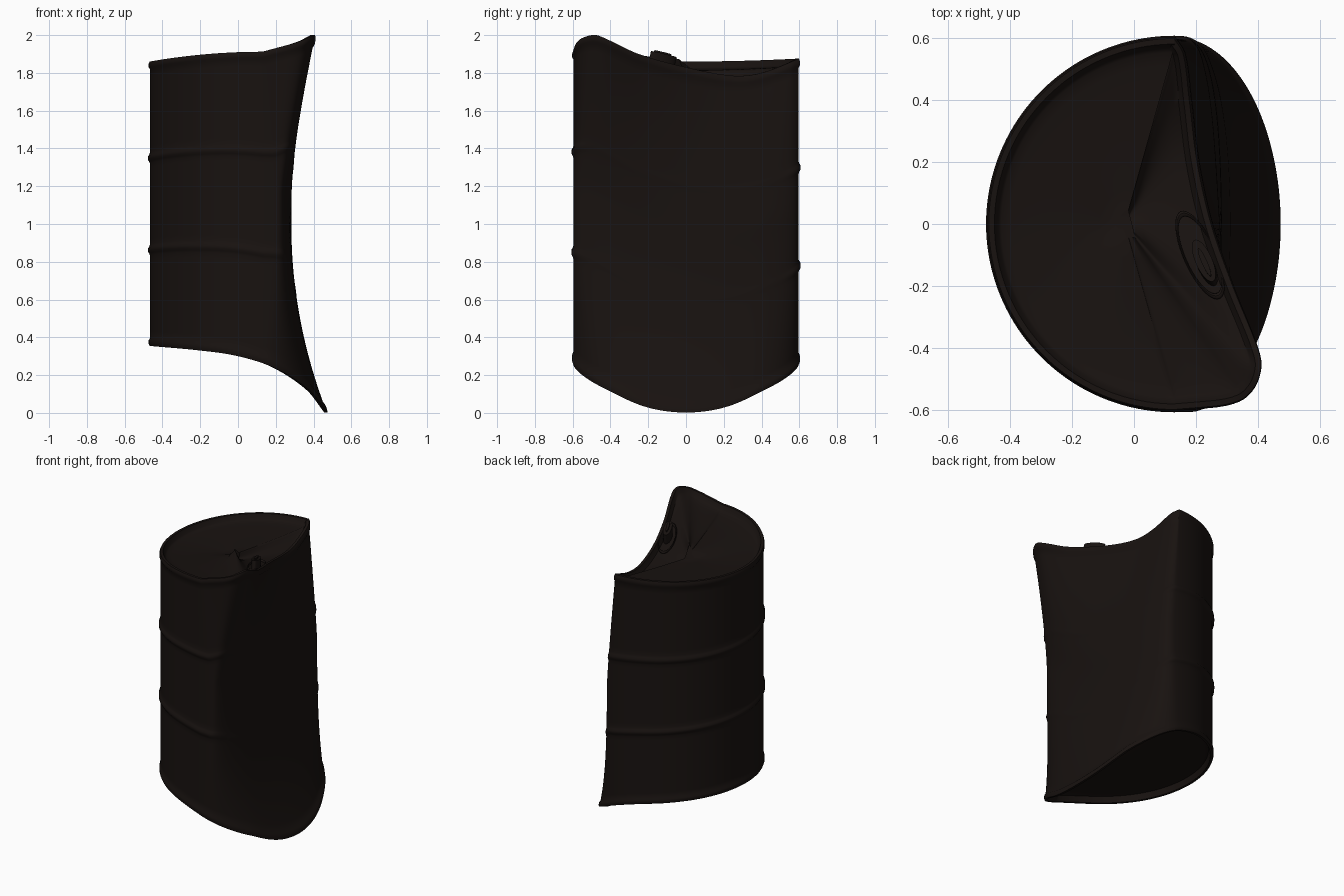
import bpy, bmesh
from math import sin, cos, pi, radians

if "Cube" in bpy.data.objects:
    bpy.data.objects.remove(bpy.data.objects["Cube"])

N = 160
CX = 0.13                      # axis of the undented side

mat = bpy.data.materials.new("dark_rusty_brown")
mat.diffuse_color = (0.009, 0.006, 0.005, 1)
mat.use_nodes = True
mat.node_tree.nodes["Principled BSDF"].inputs["Base Color"].default_value = mat.diffuse_color


def lerp_table(tab, v):
    """Smooth lookup in a sorted (key, value) table (Catmull-Rom slopes)."""
    if v <= tab[0][0]:
        return tab[0][1]
    for i in range(len(tab) - 1):
        (a, p), (b, q) = tab[i], tab[i + 1]
        if v <= b:
            t = (v - a) / (b - a)
            a0, p0 = tab[max(i - 1, 0)]
            b1, q1 = tab[min(i + 2, len(tab) - 1)]
            m0 = (q - p0) / (b - a0) * (b - a)
            m1 = (q1 - p) / (b1 - a) * (b - a)
            return ((2*t**3 - 3*t*t + 1)*p + (t**3 - 2*t*t + t)*m0
                    + (3*t*t - 2*t**3)*q + (t**3 - t*t)*m1)
    return tab[-1][1]


# crushed side of the upper rim: x and z along y; lower rim: z along x
TOP_X = [(-.6, .13), (-.585, .29), (-.55, .37), (-.47, .41), (-.4, .40), (-.2, .32),
         (0, .25), (.2, .205), (.4, .18), (.55, .16), (.6, .13)]
TOP_Z = [(-.6, 1.912), (-.585, 1.955), (-.55, 1.985), (-.48, 2.0), (-.4, 1.97), (-.25, 1.9),
         (0, 1.83), (.25, 1.785), (.4, 1.80), (.6, 1.875)]
LOW_Z = [(-.475, .355), (-.2, .33), (0, .30), (.2, .235), (.38, .12), (.475, .002)]


def outline(a, s):
    """Point of the wall at angle a and height fraction s."""
    c, y = cos(a), .6 * sin(a)
    low_x = CX + (.345 if c > 0 else .6) * c
    z0 = lerp_table(LOW_Z, low_x)
    if c > 0:
        z1 = lerp_table(TOP_Z, y)
        mid = CX + .157 * c ** (.4 + .12 * sin(a))
        lw = max(0, 1 - s / .53) ** 2
        tw = max(0, (s - .53) / .47) ** 1.2
        x = mid + (low_x - mid) * lw + (lerp_table(TOP_X, y) - mid) * tw
    else:
        z1 = 1.86 + (.052 if y < 0 else .015) * sin(a) ** 2
        x = low_x
    sag = s - .08 * s * (1 - s) * sin(a)      # hoops hang a little towards the back
    return x, y, z0 + (z1 - z0) * sag


def wall_row(s, off, dz=0.0, hoop=0.0):
    """Closed row, pushed sideways along the outline normal; hoops fade on the dent."""
    pts = [outline(2 * pi * i / N, s) for i in range(N)]
    row = []
    for i, (x, y, z) in enumerate(pts):
        p, q = pts[i - 1], pts[(i + 1) % N]
        tx, ty = q[0] - p[0], q[1] - p[1]
        l = (tx * tx + ty * ty) ** .5 or 1
        fade = min(1, max(.12, 1 - 1.6 * cos(2 * pi * i / N)))
        o = off + hoop * fade
        row.append((x + ty / l * o, y - tx / l * o, z + dz))
    return row


def plate_row(s, k, dz):
    """Row of an end plate: rim shrunk by k towards its middle."""
    row = []
    for x, y, z in wall_row(s, -.03):
        px, py = -.03 + (x + .03) * k, y * k
        pz = lerp_table(LOW_Z, px) if s == 0 else 1.82 + (z - 1.82) * k ** 1.5
        row.append((px, py, pz + dz))
    return row


# wall profile: (height fraction, offset, hoop height), with two rolled hoops and rims
B = -.004
prof = [(.0, -.002, 0), (.008, .003, 0), (.02, .003, 0), (.027, B, 0)]
prof += [(i / 40, B, 0) for i in range(2, 39)
         if all(abs(i / 40 - h) > .024 for h in (.337, .66))]
for h in (.337, .66):
    prof += [(h + d, B, r) for d, r in ((-.02, 0), (-.012, .004), (-.005, .011),
                                        (.005, .011), (.012, .004), (.02, 0))]
prof += [(.973, B, 0), (.98, .003, 0), (.992, .003, 0), (1.0, -.002, 0)]
prof.sort()

KS = (.97, .9, .8, .65, .5, .35, .2, .08)
rows = [plate_row(0, k, .045) for k in reversed(KS)]
rows += [wall_row(0, -.03, .04), wall_row(0, -.018, 0)]
rows += [wall_row(s, o, 0, h) for s, o, h in prof]
rows += [wall_row(1, -.02), wall_row(1, -.034, -.03)]
rows += [plate_row(1, k, -.035) for k in KS]

# barrel body with both recessed ends
bm = bmesh.new()
vr = [[bm.verts.new(p) for p in r] for r in rows]
for lo, hi in zip(vr, vr[1:]):
    for i in range(N):
        j = (i + 1) % N
        bm.faces.new((lo[i], lo[j], hi[j], hi[i]))
bm.faces.new(vr[0][::-1])
bm.faces.new(vr[-1])
# relax the heights of the top plate so it bends softly
inner = [v for r in vr[-len(KS) + 1:] for v in r]
for _ in range(120):
    bmesh.ops.smooth_vert(bm, verts=inner, factor=.5, use_axis_z=True)
me = bpy.data.meshes.new("crushed_barrel")
bm.to_mesh(me)
bm.free()
barrel = bpy.data.objects.new("crushed_barrel", me)
bpy.context.collection.objects.link(barrel)


def finish(ob, name, angle=45):
    ob.name = name
    ob.data.materials.append(mat)
    bpy.ops.object.select_all(action='DESELECT')
    ob.select_set(True)
    bpy.context.view_layer.objects.active = ob
    bpy.ops.object.shade_smooth_by_angle(angle=radians(angle))


finish(barrel, "crushed_barrel", 50)

# squashed filler opening: flange ring, plug and grip bar, tilted with the plate
ROT = (0, -.22, radians(-66))
bpy.ops.mesh.primitive_torus_add(major_radius=1, minor_radius=.07, major_segments=40,
                                 minor_segments=8, location=(.213, -.1, 1.838), rotation=ROT)
bpy.context.object.scale = (.148, .05, .12)
finish(bpy.context.object, "filler_flange")
for name, size, z in (("filler_plug", (.075, .027, .07), 1.865),
                      ("plug_grip", (.05, .009, .025), 1.898)):
    bpy.ops.mesh.primitive_cylinder_add(vertices=32, radius=1, depth=1,
                                        location=(.228, -.125, z), rotation=ROT)
    bpy.context.object.scale = size
    finish(bpy.context.object, name)
